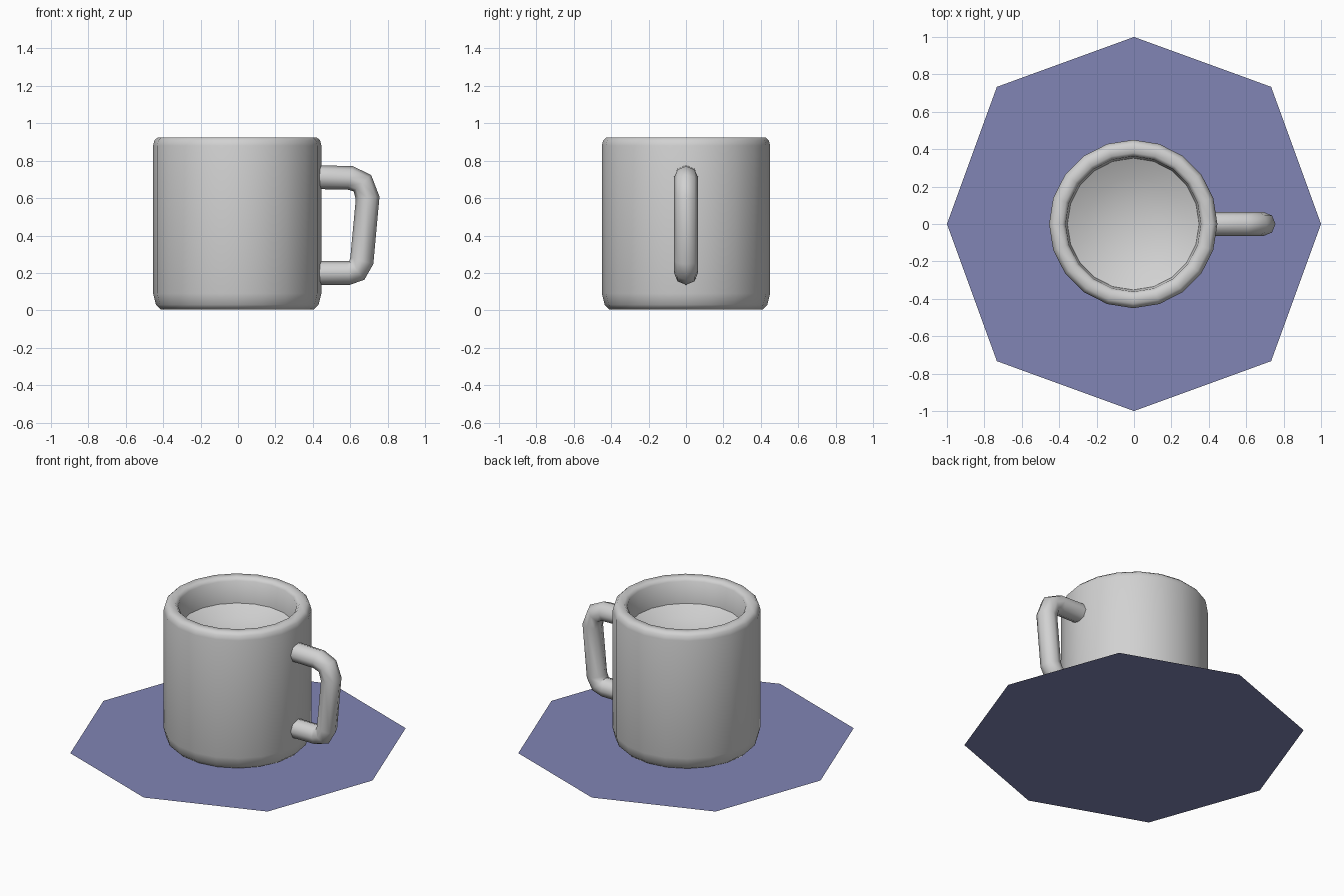
import bpy
import bmesh
import math
from mathutils import Vector

cube = bpy.data.objects.get("Cube")
if cube:
    bpy.data.objects.remove(cube, do_unlink=True)


def make_material(name, rgb):
    mat = bpy.data.materials.new(name)
    mat.use_nodes = True
    color = (*rgb, 1.0)
    mat.diffuse_color = color
    bsdf = next(n for n in mat.node_tree.nodes if n.type == "BSDF_PRINCIPLED")
    bsdf.inputs["Base Color"].default_value = color
    return mat


def add_object(name, data, mat):
    obj = bpy.data.objects.new(name, data)
    data.materials.append(mat)
    bpy.context.collection.objects.link(obj)
    return obj


def activate(obj):
    bpy.ops.object.select_all(action="DESELECT")
    obj.select_set(True)
    bpy.context.view_layer.objects.active = obj


def smooth(obj, degrees):
    activate(obj)
    bpy.ops.object.shade_smooth_by_angle(angle=math.radians(degrees))


def lathe(name, profile, sides, mat):
    """Revolve a radius/height profile around z into a closed solid."""
    bm = bmesh.new()
    verts = [bm.verts.new((r, 0, z)) for r, z in profile]
    edges = [bm.edges.new(pair) for pair in zip(verts, verts[1:])]
    bmesh.ops.spin(bm, geom=verts + edges, cent=(0, 0, 0), axis=(0, 0, 1),
                   angle=math.tau, steps=sides, use_merge=False)
    bmesh.ops.remove_doubles(bm, verts=bm.verts, dist=0.0005)
    bmesh.ops.recalc_face_normals(bm, faces=bm.faces)
    mesh = bpy.data.meshes.new(name)
    bm.to_mesh(mesh)
    bm.free()
    return add_object(name, mesh, mat)


gray = make_material("ceramic gray", (0.64, 0.64, 0.64))
blue = make_material("muted blue", (0.22, 0.235, 0.46))

# Flat eight-sided mat, its diagonal corners slightly further out
bm = bmesh.new()
corners = []
for i in range(8):
    radius = 1.037 if i % 2 else 1.0
    a = math.tau * i / 8
    corners.append(bm.verts.new((radius * math.cos(a), radius * math.sin(a), 0)))
bm.faces.new(corners)
mat_mesh = bpy.data.meshes.new("table_mat")
bm.to_mesh(mat_mesh)
bm.free()
add_object("table_mat", mat_mesh, blue)

# Mug body: rounded foot, straight wall, rounded rim and dished inside
body = lathe("mug_body", [
    (0, 0.005), (0.41, 0.005), (0.435, 0.03), (0.45, 0.09),
    (0.45, 0.88), (0.443, 0.908), (0.425, 0.925),
    (0.38, 0.925), (0.362, 0.905), (0.352, 0.76),
    (0.25, 0.71), (0.12, 0.68), (0, 0.67)], 20, gray)
body.location.x = -0.004
smooth(body, 50)

# Handle: eight-sided tube along a bent path
path = [(0.42, 0.712), (0.60, 0.708), (0.665, 0.68), (0.693, 0.60),
        (0.662, 0.265), (0.635, 0.213), (0.59, 0.2), (0.42, 0.2)]
curve = bpy.data.curves.new("handle", "CURVE")
curve.dimensions = "3D"
curve.bevel_depth = 0.064
curve.bevel_resolution = 2
curve.use_fill_caps = True
spline = curve.splines.new("POLY")
spline.points.add(len(path) - 1)
for point, (x, z) in zip(spline.points, path):
    point.co = Vector((x, 0, z, 1))
handle = add_object("handle", curve, gray)
activate(handle)
bpy.ops.object.convert(target="MESH")
smooth(bpy.context.view_layer.objects.active, 60)
